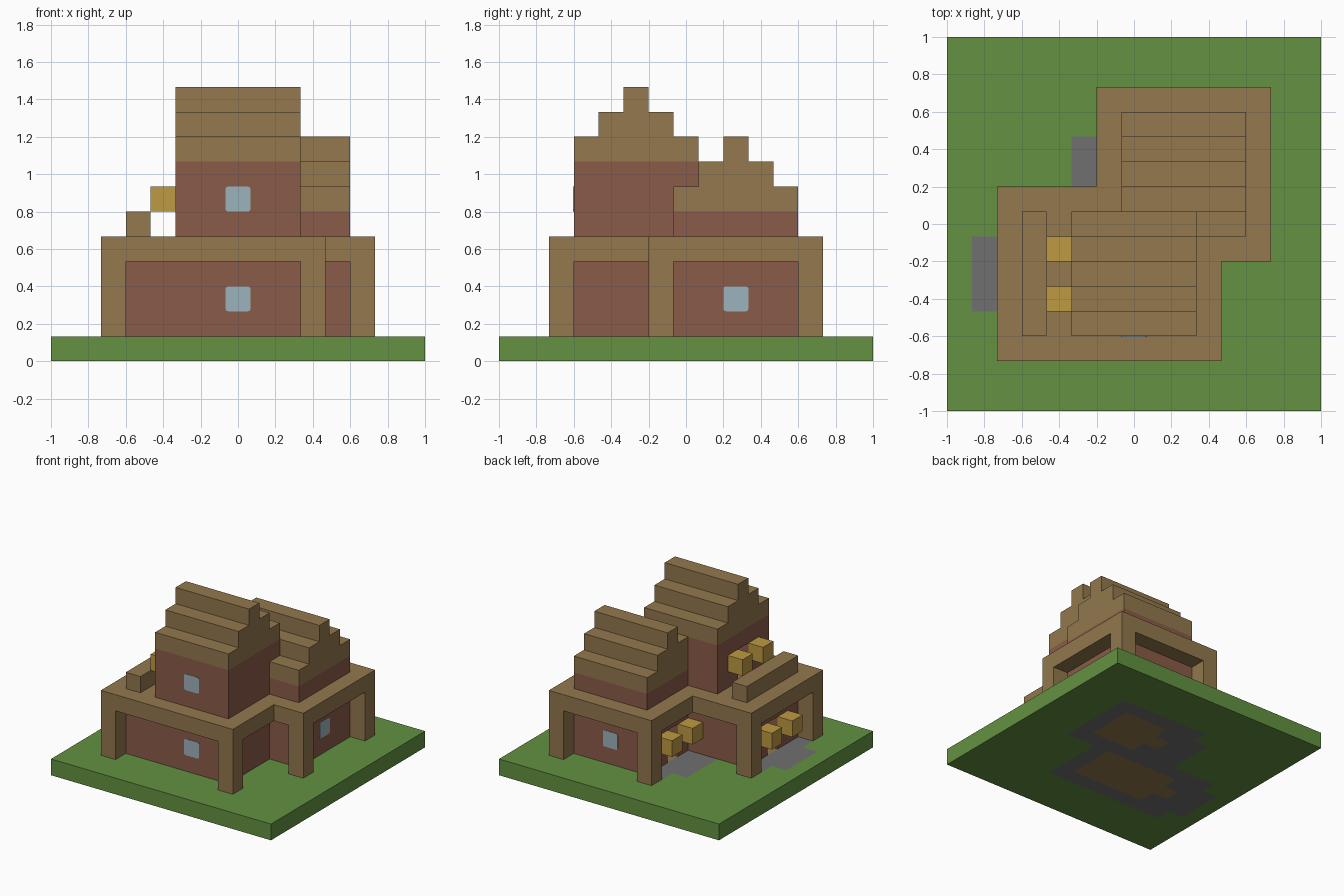
import bpy
import bmesh
from mathutils import Vector

if "Cube" in bpy.data.objects:
    bpy.data.objects.remove(bpy.data.objects["Cube"])

N = 15            # cells along each side of the plot
U = 2 / N         # size of one building block


def material(name, rgb):
    """Flat material from 0-255 display values."""
    lin = [((c / 255 + 0.055) / 1.055) ** 2.4 for c in rgb] + [1]
    mat = bpy.data.materials.new(name)
    mat.use_nodes = True
    mat.diffuse_color = lin
    bsdf = next(n for n in mat.node_tree.nodes if n.type == "BSDF_PRINCIPLED")
    bsdf.inputs["Base Color"].default_value = lin
    bsdf.inputs["Roughness"].default_value = 0.9
    return mat


GRASS = material("grass_green", (99, 145, 65))
WOOD = material("wood_brown", (147, 120, 78))
BRICK = material("brick_red", (138, 91, 72))
STONE = material("stone_grey", (112, 112, 112))
LAMP = material("lamp_yellow", (190, 155, 66))
GLASS = material("window_blue", (157, 180, 188))


def spot(x, y, z):
    """Block coordinates to world position."""
    return Vector((x * U - 1, y * U - 1, z * U))


def finish(name, bm, *mats):
    bmesh.ops.recalc_face_normals(bm, faces=bm.faces)
    mesh = bpy.data.meshes.new(name)
    bm.to_mesh(mesh)
    bm.free()
    for mat in mats:
        mesh.materials.append(mat)
    obj = bpy.data.objects.new(name, mesh)
    bpy.context.collection.objects.link(obj)
    return obj


def add_box(bm, x0, x1, y0, y1, z0, z1):
    lo, hi = spot(x0, y0, z0), spot(x1, y1, z1)
    verts = bmesh.ops.create_cube(bm, size=1)["verts"]
    for v in verts:
        v.co = (lo + hi) / 2 + v.co * (hi - lo)
    return verts


def blocks(name, mat, *boxes):
    bm = bmesh.new()
    for box in boxes:
        add_box(bm, *box)
    return finish(name, bm, mat)


def walls(name, x0, x1, y0, y1, z0, z1, door):
    """Hollow room one block thick with a doorway in its -x wall."""
    blocks(name, BRICK,
           (x0, x1, y0, y0 + 1, z0, z1),
           (x0, x1, y1 - 1, y1, z0, z1),
           (x1 - 1, x1, y0 + 1, y1 - 1, z0, z1),
           (x0, x0 + 1, y0 + 1, door, z0, z1),
           (x0, x0 + 1, door + 1, y1 - 1, z0, z1),
           (x0, x0 + 1, door, door + 1, z0 + 2, z1))


def stepped_roof(name, x0, x1, y0, y1, z):
    for i in range(3):
        blocks(f"{name}_step_{i + 1}", WOOD, (x0, x1, y0 + i, y1 - i, z + i, z + i + 1))


def window(name, x, y, z, axis):
    """Thin rounded pane on the wall plane through the block corner x, y, z."""
    t = 0.025
    bm = bmesh.new()
    if axis == "x":
        add_box(bm, x - t, x + t, y, y + 1, z, z + 1)
    else:
        add_box(bm, x, x + 1, y - t, y + t, z, z + 1)
    k = "xy".index(axis)
    corners = [e for e in bm.edges if abs(e.verts[0].co[k] - e.verts[1].co[k]) > 0.001]
    bmesh.ops.bevel(bm, geom=corners, offset=0.014, segments=3, profile=0.5, affect="EDGES")
    finish(name, bm, GLASS)


# Plot: grass with stone paths and wooden floors set into it
def inside(x, y, x0, x1, y0, y1):
    return x0 < x < x1 and y0 < y < y1


FLOOR = [(4, 9, 4, 7), (3, 4, 5, 6), (8, 11, 8, 11), (7, 8, 9, 10)]
PAVING = [(2, 10, 3, 8), (1, 2, 4, 7), (6, 12, 7, 12), (5, 6, 8, 11)]
bm = bmesh.new()
bmesh.ops.create_grid(bm, x_segments=N, y_segments=N, size=1)
top = bmesh.ops.extrude_face_region(bm, geom=bm.faces[:])["geom"]
bmesh.ops.translate(bm, vec=(0, 0, U), verts=[g for g in top if isinstance(g, bmesh.types.BMVert)])
bm.normal_update()
for face in bm.faces:
    c = face.calc_center_median()
    x, y = (c.x + 1) / U, (c.y + 1) / U
    if any(inside(x, y, *r) for r in FLOOR):
        face.material_index = 2
    # paving stops short of the inner corner south of the rear wing
    elif any(inside(x, y, *r) for r in PAVING):
        face.material_index = 1
finish("plot", bm, GRASS, STONE, WOOD)

# Storey frame: offset double-square beam deck
bm = bmesh.new()
outline = [(2, 2), (11, 2), (11, 6), (13, 6), (13, 13), (6, 13), (6, 9), (2, 9)]
deck = bm.faces.new([bm.verts.new(spot(x, y, 4)) for x, y in outline])
upper = bmesh.ops.extrude_face_region(bm, geom=[deck])["geom"]
bmesh.ops.translate(bm, vec=(0, 0, U), verts=[g for g in upper if isinstance(g, bmesh.types.BMVert)])
if not any(f.calc_center_median().z < 4.1 * U for f in bm.faces):
    bm.faces.new([v for v in bm.verts if v.co.z < 4.5 * U])
finish("deck", bm, WOOD)

# Corner posts under the deck
for i, (x, y) in enumerate([(2, 2), (10, 2), (12, 6), (12, 12), (6, 12), (2, 8)]):
    blocks(f"post_{i + 1}", WOOD, (x, x + 1, y, y + 1, 1, 4))

# Rooms
walls("front_lower_walls", 3, 10, 3, 8, 1, 4, 5)
walls("rear_lower_walls", 7, 12, 7, 12, 1, 4, 9)
walls("front_upper_walls", 5, 10, 3, 8, 5, 8, 5)
blocks("rear_upper_walls", BRICK, (7, 12, 7, 12, 5, 6))

# Roofs and balcony rail
stepped_roof("front_roof", 5, 10, 3, 8, 8)
stepped_roof("rear_roof", 7, 12, 7, 12, 6)
blocks("balcony_rail", WOOD, (3, 4, 3, 8, 5, 6))

# Lamps in pairs beside each doorway
for name, x, y, z in [("front_door", 2, 5, 2), ("rear_door", 6, 9, 2), ("balcony", 4, 5, 6)]:
    for side, dy in (("a", -1), ("b", 1)):
        blocks(f"{name}_lamp_{side}", LAMP, (x, x + 1, y + dy, y + dy + 1, z, z + 1))

# Windows
window("front_lower_window", 7, 3, 2, "y")
window("front_upper_window", 7, 3, 6, "y")
window("side_window", 12, 9, 2, "x")
window("back_window", 9, 12, 2, "y")
